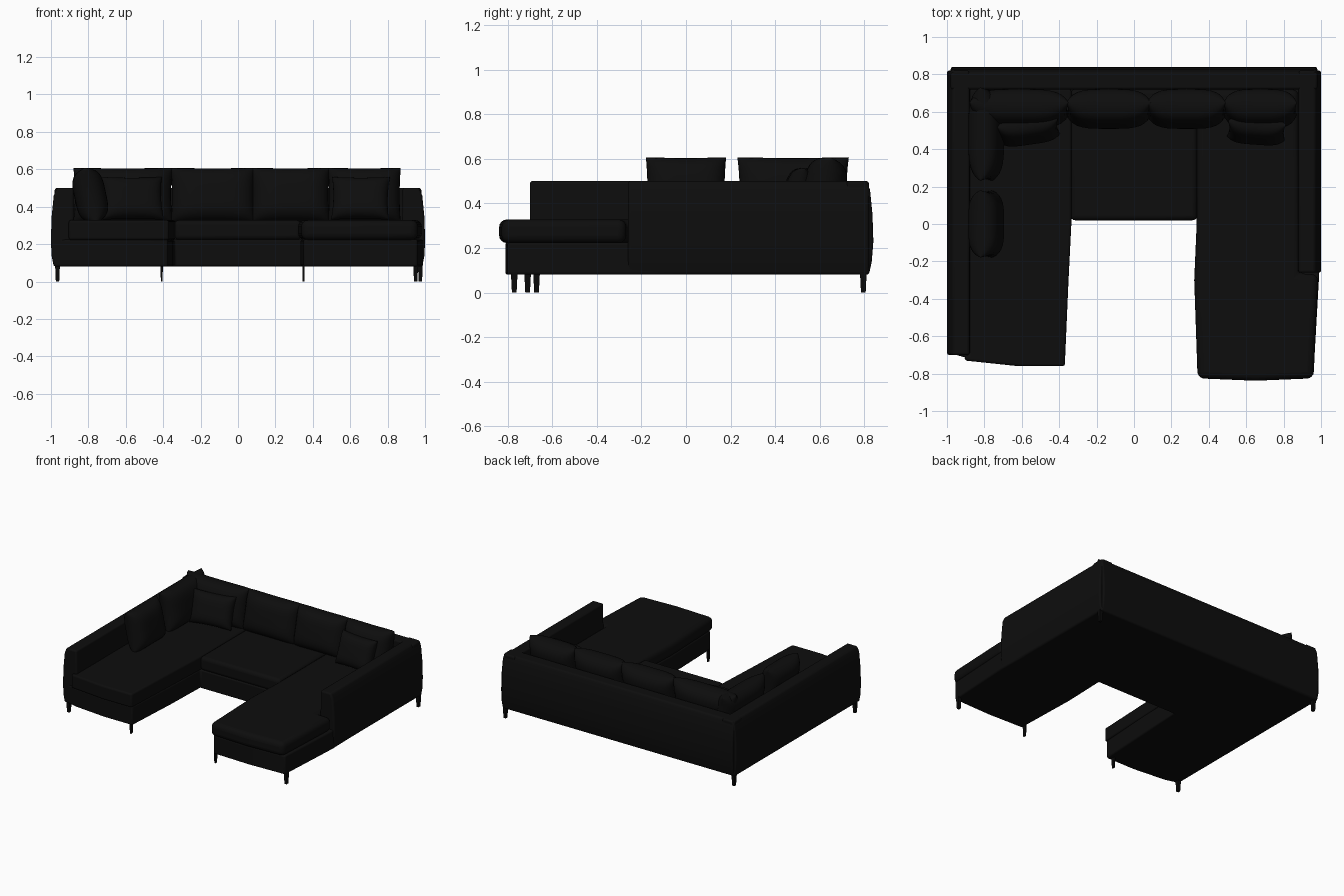
import bpy, bmesh, math
from mathutils import Vector, Matrix

if "Cube" in bpy.data.objects:
    bpy.data.objects.remove(bpy.data.objects["Cube"], do_unlink=True)


def material(name, colour, rough):
    m = bpy.data.materials.new(name)
    m.use_nodes = True
    m.diffuse_color = (*colour, 1)
    p = m.node_tree.nodes["Principled BSDF"]
    p.inputs["Base Color"].default_value = (*colour, 1)
    p.inputs["Roughness"].default_value = rough
    return m


fabric = material("black fabric", (0.004, 0.004, 0.004), 0.9)
leg_black = material("black legs", (0.003, 0.003, 0.003), 0.6)


def finish(name, bm, mat, bevel=0.0, angle=40):
    bmesh.ops.recalc_face_normals(bm, faces=bm.faces[:])
    me = bpy.data.meshes.new(name)
    bm.to_mesh(me)
    bm.free()
    ob = bpy.data.objects.new(name, me)
    bpy.context.collection.objects.link(ob)
    me.materials.append(mat)
    if bevel:
        mod = ob.modifiers.new("soft_edges", "BEVEL")
        mod.width = bevel
        mod.segments = 4
        mod.limit_method = "ANGLE"
        mod.angle_limit = math.radians(40)
    bpy.ops.object.select_all(action="DESELECT")
    ob.select_set(True)
    bpy.context.view_layer.objects.active = ob
    bpy.ops.object.shade_smooth_by_angle(angle=math.radians(angle))
    return ob


def prism(name, outline, axis, a, b, bevel):
    """Extrude a flat outline along x, y or z from a to b."""
    place = {"x": lambda p, t: (t, p[0], p[1]),
             "y": lambda p, t: (p[0], t, p[1]),
             "z": lambda p, t: (p[0], p[1], t)}[axis]
    bm = bmesh.new()
    low = [bm.verts.new(place(p, a)) for p in outline]
    high = [bm.verts.new(place(p, b)) for p in outline]
    bm.faces.new(low)
    bm.faces.new(high)
    n = len(outline)
    for i in range(n):
        j = (i + 1) % n
        bm.faces.new((low[i], low[j], high[j], high[i]))
    return finish(name, bm, fabric, bevel)


def pillow(name, centre, width, height, thick, lean, turn=0, pinch=0.06, n=18):
    """Stuffed cushion with a seam edge, leaning back, facing -y before the turn."""
    bm = bmesh.new()
    bmesh.ops.create_grid(bm, x_segments=n, y_segments=n, size=1)
    back = bmesh.ops.duplicate(bm, geom=bm.faces[:] + bm.edges[:] + bm.verts[:])
    back_verts = {g for g in back["geom"] if isinstance(g, bmesh.types.BMVert)}
    for v in bm.verts:
        # denser rows toward the seam
        u = math.sin(v.co.x * math.pi / 2)
        w = math.sin(v.co.y * math.pi / 2)
        puff = math.sqrt(max(0, (1 - u ** 4) * (1 - w ** 4)))
        side = 1 if v in back_verts else -1
        v.co = Vector((u * width / 2 * (1 - pinch * (1 - w * w)),
                       side * puff * thick / 2,
                       w * height / 2 * (1 - pinch * (1 - u * u))))
    bmesh.ops.remove_doubles(bm, verts=bm.verts[:], dist=0.0005)
    m = (Matrix.Translation(centre) @ Matrix.Rotation(math.radians(turn), 4, "Z")
         @ Matrix.Rotation(math.radians(-lean), 4, "X"))
    bmesh.ops.transform(bm, matrix=m, verts=bm.verts[:])
    return finish(name, bm, fabric, angle=60)


# U-shaped base
prism("base", [(-0.97, 0.81), (-0.985, -0.69), (-0.88, -0.72), (-0.62, -0.745),
               (-0.375, -0.745), (-0.35, -0.3), (-0.34, 0.03), (0.345, 0.03),
               (0.335, -0.3), (0.35, -0.80), (0.65, -0.81), (0.96, -0.80),
               (0.99, -0.27), (0.97, 0.81)], "z", 0.08, 0.225, 0.012)

# Arms and back, gently bulging on the outside
arm = [(0.985, 0.08), (0.997, 0.14), (1.0, 0.22), (0.997, 0.34), (0.985, 0.46),
       (0.968, 0.5), (0.88, 0.5), (0.875, 0.08)]
prism("left_arm", arm, "y", -0.26, 0.82, 0.012)
prism("right_arm", [(-x, z) for x, z in arm], "y", -0.70, 0.82, 0.012)
prism("back", [(0.82, 0.08), (0.833, 0.14), (0.84, 0.23), (0.836, 0.35),
               (0.825, 0.46), (0.81, 0.5), (0.72, 0.5), (0.72, 0.08)],
      "x", -0.98, 0.98, 0.012)

# Seat cushions
prism("left_seat_cushion", [(0.335, 0.72), (0.335, 0), (0.322, -0.3), (0.34, -0.825),
                            (0.65, -0.838), (0.96, -0.825), (0.985, -0.27),
                            (0.88, -0.265), (0.88, 0.72)], "z", 0.222, 0.328, 0.035)
prism("right_seat_cushion", [(-0.335, 0.72), (-0.335, 0), (-0.35, -0.3), (-0.37, -0.76),
                             (-0.62, -0.76), (-0.905, -0.73), (-0.905, -0.705),
                             (-0.88, -0.70), (-0.88, 0.72)], "z", 0.222, 0.328, 0.03)
prism("middle_seat_cushion", [(-0.34, 0.72), (-0.34, 0.02), (0.338, 0.02), (0.338, 0.72)],
      "z", 0.222, 0.328, 0.025)

# Back cushions along the rear
for i, (a, b) in enumerate([(-0.88, -0.35), (-0.36, 0.09), (0.07, 0.49), (0.48, 0.87)]):
    pillow(f"back_cushion_{i + 1}", ((a + b) / 2, 0.615, 0.46), b - a, 0.30, 0.19, 13,
           pinch=0.03)

# Back cushions along the long arm
for i, (a, b) in enumerate([(-0.18, 0.18), (0.23, 0.73)]):
    pillow(f"side_cushion_{i + 1}", (-0.79, (a + b) / 2, 0.46), b - a, 0.30, 0.17, 12,
           turn=90, pinch=0.04)

# Throw pillows
pillow("throw_pillow_right", (-0.565, 0.50, 0.445), 0.33, 0.24, 0.12, 20, turn=8)
pillow("throw_pillow_left", (0.655, 0.50, 0.445), 0.31, 0.24, 0.12, 20, turn=-4)

# Tapered legs: x, y, width
for i, (x, y, w) in enumerate([(-0.965, -0.67, 0.026), (-0.408, -0.71, 0.013),
                               (0.35, -0.77, 0.012), (0.95, -0.77, 0.026),
                               (-0.965, 0.795, 0.026), (0.975, 0.795, 0.026)]):
    bm = bmesh.new()
    bmesh.ops.create_cube(bm, size=1)
    for v in bm.verts:
        k = 1.0 if v.co.z > 0 else 0.7
        v.co = Vector((x + v.co.x * w * k, y + v.co.y * 0.03 * k, 0.045 + v.co.z * 0.09))
    finish(f"leg_{i + 1}", bm, leg_black)
